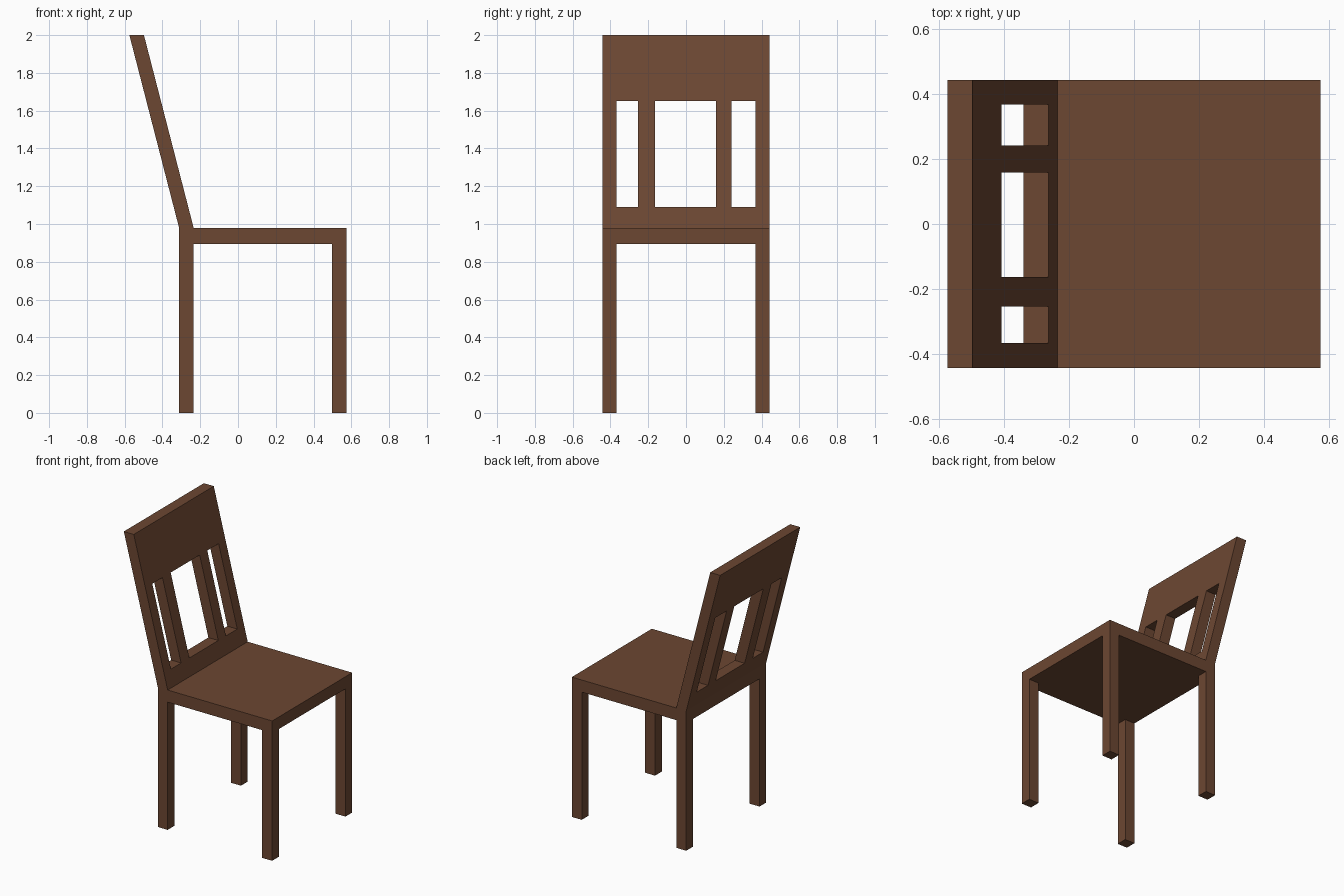
import bpy, bmesh

if "Cube" in bpy.data.objects:
    bpy.data.objects.remove(bpy.data.objects["Cube"])

wood = bpy.data.materials.new("brown_wood")
wood.diffuse_color = (0.15, 0.063, 0.032, 1)
wood.use_nodes = True
wood.node_tree.nodes["Principled BSDF"].inputs["Base Color"].default_value = wood.diffuse_color

HALF_Y = 0.443
SEAT_BOTTOM, SEAT_TOP = 0.895, 0.98
BACK_X, FRONT_X = -0.312, 0.575
LEG_X, LEG_Y = 0.077, 0.075


def finish(name, bm):
    bmesh.ops.recalc_face_normals(bm, faces=bm.faces)
    mesh = bpy.data.meshes.new(name)
    bm.to_mesh(mesh)
    bm.free()
    mesh.materials.append(wood)
    obj = bpy.data.objects.new(name, mesh)
    bpy.context.collection.objects.link(obj)
    return obj


def box(name, lo, hi):
    bm = bmesh.new()
    bmesh.ops.create_cube(bm, size=1)
    for v in bm.verts:
        v.co = [lo[i] if v.co[i] < 0 else hi[i] for i in range(3)]
    return finish(name, bm)


# Seat slab
box("seat", (BACK_X, -HALF_Y, SEAT_BOTTOM), (FRONT_X, HALF_Y, SEAT_TOP))

# Four square legs at the seat corners
for row, x in (("back", BACK_X), ("front", FRONT_X - LEG_X)):
    for side, y in (("right", -HALF_Y), ("left", HALF_Y - LEG_Y)):
        box(f"{row}_{side}_leg", (x, y, 0), (x + LEG_X, y + LEG_Y, SEAT_BOTTOM))

# Leaning backrest: a slanted panel with three openings between the slats
ys = [-HALF_Y, -0.367, -0.254, -0.163, 0.158, 0.242, 0.368, HALF_Y]
zs = [SEAT_TOP, 1.09, 1.65, 2.0]
lean = (-0.575 - BACK_X) / (2.0 - SEAT_TOP)
bm = bmesh.new()
grid = [[bm.verts.new((BACK_X + lean * (z - SEAT_TOP), y, z)) for z in zs] for y in ys]
for i in range(len(ys) - 1):
    for j in range(len(zs) - 1):
        if j == 1 and i in (1, 3, 5):
            continue
        bm.faces.new((grid[i][j], grid[i + 1][j], grid[i + 1][j + 1], grid[i][j + 1]))
# Give the panel its thickness
ext = bmesh.ops.extrude_face_region(bm, geom=bm.faces[:])
moved = [g for g in ext["geom"] if isinstance(g, bmesh.types.BMVert)]
bmesh.ops.translate(bm, verts=moved, vec=(LEG_X, 0, 0))
finish("backrest", bm)
